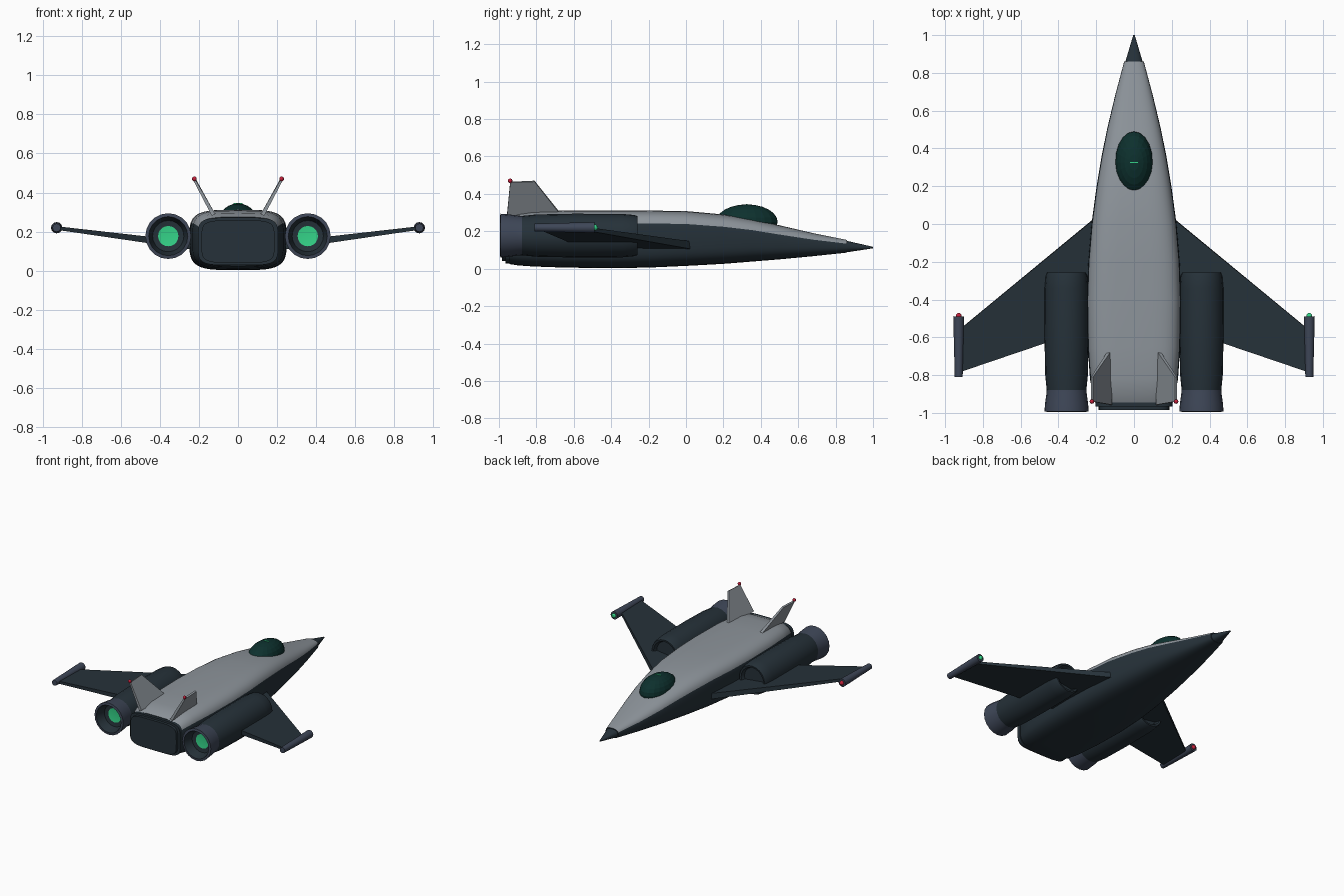
import bpy, bmesh, math
from mathutils import Vector, Matrix

if "Cube" in bpy.data.objects:
    bpy.data.objects.remove(bpy.data.objects["Cube"])


def material(name, rgb):
    m = bpy.data.materials.new(name)
    m.diffuse_color = (*rgb, 1)
    m.use_nodes = True
    m.node_tree.nodes["Principled BSDF"].inputs["Base Color"].default_value = m.diffuse_color
    return m


GREY = material("hull grey", (0.27, 0.30, 0.33))
DARK = material("dark hull", (0.019, 0.031, 0.041))
SLATE = material("slate metal", (0.048, 0.062, 0.096))
GLASS = material("canopy glass", (0.004, 0.030, 0.027))
GREEN = material("green glow", (0.035, 0.66, 0.25))
RED = material("red light", (0.55, 0.015, 0.045))


def finish(name, bm, mats, smooth=None):
    bmesh.ops.recalc_face_normals(bm, faces=bm.faces)
    me = bpy.data.meshes.new(name)
    bm.to_mesh(me)
    bm.free()
    ob = bpy.data.objects.new(name, me)
    bpy.context.collection.objects.link(ob)
    for m in mats:
        me.materials.append(m)
    if smooth:
        bpy.ops.object.select_all(action='DESELECT')
        ob.select_set(True)
        bpy.context.view_layer.objects.active = ob
        bpy.ops.object.shade_smooth_by_angle(angle=math.radians(smooth))
    return ob


def bridge(bm, a, b, mat=0):
    n = len(a)
    for i in range(n):
        f = bm.faces.new((a[i], a[(i + 1) % n], b[(i + 1) % n], b[i]))
        f.material_index = mat(i) if callable(mat) else mat


def oval(bm, y, half_w, bottom, top, power, count=40):
    """Rounded-box cross-section at station y."""
    ring = []
    for i in range(count):
        t = 2 * math.pi * i / count
        c, s = math.cos(t), math.sin(t)
        x = half_w * math.copysign(abs(c) ** (2 / power), c)
        z = (top - bottom) / 2 * math.copysign(abs(s) ** (2 / power), s)
        ring.append(bm.verts.new((x, y, (top + bottom) / 2 + z)))
    return ring


def lathe(name, x, z, profile, mats, smooth=35, sides=20):
    """Turn (y, radius, material) stations around a fore-and-aft axis."""
    bm = bmesh.new()
    rings = []
    for y, r, _ in profile:
        rings.append([bm.verts.new((x + r * math.cos(2 * math.pi * i / sides), y,
                                    z + r * math.sin(2 * math.pi * i / sides)))
                      for i in range(sides)])
    for k in range(len(rings) - 1):
        bridge(bm, rings[k], rings[k + 1], profile[k][2])
    bm.faces.new(rings[0]).material_index = profile[0][2]
    bm.faces.new(rings[-1]).material_index = profile[-1][2]
    return finish(name, bm, mats, smooth)


def slab(name, outline, thickness, mat):
    """Flat panel from corner points; each corner has its own thickness."""
    pts = [Vector(p) for p in outline]
    normal = (pts[1] - pts[0]).cross(pts[2] - pts[0]).normalized()
    bm = bmesh.new()
    sides = [[bm.verts.new(p + normal * t * s / 2) for p, t in zip(pts, thickness)]
             for s in (1, -1)]
    bridge(bm, *sides)
    for ring in sides:
        bm.faces.new(ring)
    return finish(name, bm, [mat])


def ball(name, centre, radii, mat, smooth=None, u=12, v=8):
    bm = bmesh.new()
    bmesh.ops.create_uvsphere(bm, u_segments=u, v_segments=v, radius=1,
                              matrix=Matrix.Translation(centre) @ Matrix.Diagonal((*radii, 1)))
    return finish(name, bm, [mat], smooth)


# Fuselage: lofted sections (y, half width, bottom, top, squareness)
stations = [
    (-0.945, 0.200, 0.025, 0.275, 4.0), (-0.90, 0.218, 0.018, 0.295, 4.0),
    (-0.82, 0.233, 0.012, 0.307, 4.0), (-0.65, 0.245, 0.006, 0.311, 4.0),
    (-0.40, 0.249, 0.003, 0.312, 4.0), (-0.20, 0.242, 0.006, 0.311, 3.9),
    (0.00, 0.225, 0.015, 0.308, 3.7), (0.20, 0.198, 0.026, 0.290, 3.4),
    (0.35, 0.173, 0.038, 0.266, 3.2), (0.50, 0.143, 0.050, 0.232, 3.0),
    (0.68, 0.100, 0.067, 0.190, 2.8), (0.86, 0.052, 0.086, 0.154, 2.6),
]
bm = bmesh.new()
rings = [oval(bm, *s) for s in stations]
for a, b in zip(rings, rings[1:]):
    bridge(bm, a, b, lambda i: 0 if 2 <= i < 18 else 1)   # grey upper shell
for end in (rings[0], rings[-1]):
    bm.faces.new(end).material_index = 1
finish("fuselage", bm, [GREY, DARK], 35)

# Nose cone
bm = bmesh.new()
bridge(bm, oval(bm, 0.855, 0.047, 0.087, 0.150, 2.4), oval(bm, 1.0, 0.004, 0.109, 0.117, 2))
for side in (0, 40):
    bm.verts.ensure_lookup_table()
    bm.faces.new(bm.verts[side:side + 40])
finish("nose_cone", bm, [DARK], 35)

# Stepped rear bulkhead
for name, y0, y1, w, lo, hi in (("rear_bulkhead", -0.94, -0.965, 0.205, 0.028, 0.272),
                                ("rear_plate", -0.96, -0.985, 0.187, 0.040, 0.258)):
    bm = bmesh.new()
    a, b = oval(bm, y0, w, lo, hi, 5), oval(bm, y1, w, lo, hi, 5)
    bridge(bm, a, b)
    bm.faces.new(a)
    bm.faces.new(b)
    finish(name, bm, [DARK], 35)

# Canopy and its small green marker
ball("canopy", (0, 0.325, 0.25), (0.10, 0.165, 0.094), GLASS, None, 20, 12)
slab("canopy_marker", [(-0.022, 0.322, 0.344), (0.022, 0.322, 0.344),
                       (0.022, 0.329, 0.344), (-0.022, 0.329, 0.344)], [0.004] * 4, GREEN)

for s, side in ((-1, "left"), (1, "right")):
    # Engine pod with a shallow recessed intake
    lathe(side + "_engine_pod", s * 0.357, 0.177,
          [(-0.285, 0.080, 0), (-0.260, 0.090, 0), (-0.258, 0.103, 0), (-0.275, 0.110, 0),
           (-0.34, 0.116, 0), (-0.60, 0.117, 0), (-0.80, 0.113, 0), (-0.89, 0.104, 0)], [DARK])
    # Flared hollow nozzle with a glowing core
    lathe(side + "_nozzle", s * 0.357, 0.177,
          [(-0.875, 0.105, 0), (-0.90, 0.107, 0), (-0.95, 0.114, 0), (-0.992, 0.117, 0),
           (-0.995, 0.100, 1), (-0.93, 0.080, 1), (-0.925, 0.052, 2)], [SLATE, DARK, GREEN])
    # Swept wing, thinner at the tip
    slab(side + "_wing", [(s * 0.19, 0.045, 0.123), (s * 0.925, -0.56, 0.218),
                          (s * 0.925, -0.785, 0.218), (s * 0.19, -0.535, 0.123)],
         [0.042, 0.018, 0.018, 0.042], DARK)
    # Wing tip pod and navigation light
    lathe(side + "_tip_pod", s * 0.928, 0.22,
          [(-0.49, 0.029, 0), (-0.81, 0.021, 0)], [SLATE], 35, 12)
    ball(side + "_tip_light", (s * 0.928, -0.487, 0.22), (0.016,) * 3, GREEN if s > 0 else RED)
    # Canted tail fin and its light
    slab(side + "_tail_fin", [(s * 0.125, -0.665, 0.285), (s * 0.222, -0.81, 0.468),
                              (s * 0.222, -0.94, 0.462), (s * 0.125, -0.957, 0.285)],
         [0.020, 0.012, 0.012, 0.020], GREY)
    ball(side + "_fin_light", (s * 0.223, -0.94, 0.47), (0.012,) * 3, RED)
